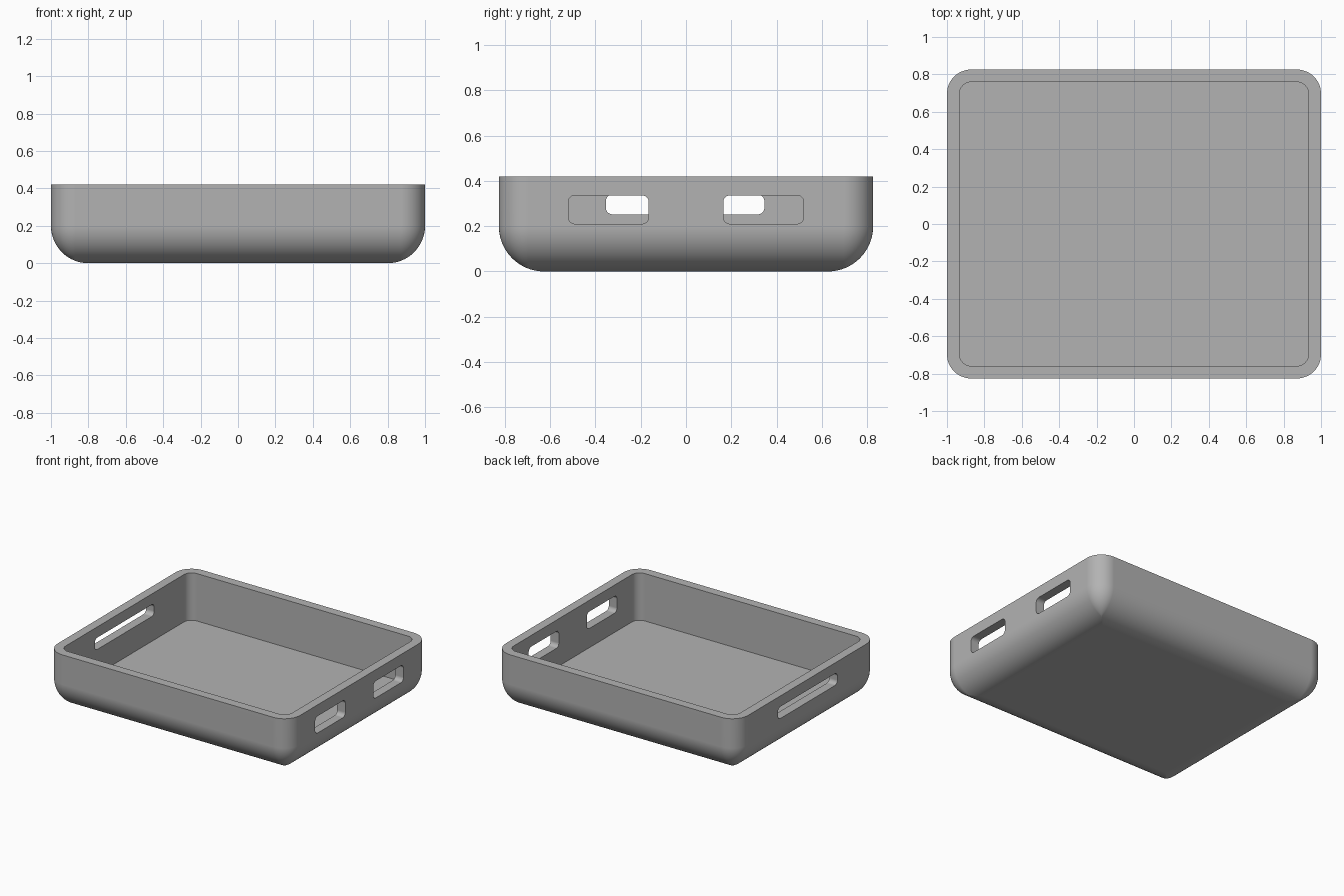
import bpy
import bmesh
from math import sin, cos, pi

HALF_X, HALF_Y, HEIGHT = 1.0, 0.826, 0.42
CORNER, FILLET, WALL = 0.13, 0.2, 0.067
STEPS = 12

if "Cube" in bpy.data.objects:
    bpy.data.objects.remove(bpy.data.objects["Cube"], do_unlink=True)

# One material for the whole tray
GREY = (0.45, 0.45, 0.45, 1)
mat = bpy.data.materials.new("plain grey")
mat.use_nodes = True
mat.diffuse_color = GREY
mat.node_tree.nodes["Principled BSDF"].inputs["Base Color"].default_value = GREY


def rounded_rect(half_w, half_h, radius):
    """Outline points of a rounded rectangle, counter-clockwise."""
    points = []
    for quarter, (sx, sy) in enumerate([(1, 1), (-1, 1), (-1, -1), (1, -1)]):
        for i in range(STEPS + 1):
            a = (quarter + i / STEPS) * pi / 2
            points.append((sx * (half_w - radius) + radius * cos(a),
                           sy * (half_h - radius) + radius * sin(a)))
    return points


def loft(name, outlines):
    """Skin a closed solid over matching rings of 3D points."""
    bm = bmesh.new()
    rings = [[bm.verts.new(p) for p in outline] for outline in outlines]
    for low, high in zip(rings, rings[1:]):
        for i in range(len(low)):
            j = (i + 1) % len(low)
            bm.faces.new((low[i], low[j], high[j], high[i]))
    bm.faces.new(rings[0][::-1])
    bm.faces.new(rings[-1])
    bmesh.ops.recalc_face_normals(bm, faces=bm.faces)
    mesh = bpy.data.meshes.new(name)
    bm.to_mesh(mesh)
    bm.free()
    mesh.materials.append(mat)
    obj = bpy.data.objects.new(name, mesh)
    bpy.context.collection.objects.link(obj)
    return obj


def tray_ring(inset, z):
    radius = max(CORNER - inset, 0.004)
    return [(x, y, z) for x, y in rounded_rect(HALF_X - inset, HALF_Y - inset, radius)]


# Tray: filleted underside, straight wall, flat rim, square-edged cavity
rings = []
for i in range(2 * STEPS + 1):
    a = i / (2 * STEPS) * pi / 2
    rings.append(tray_ring(FILLET * (1 - sin(a)), FILLET * (1 - cos(a))))
rings += [tray_ring(0, HEIGHT), tray_ring(WALL, HEIGHT), tray_ring(WALL, WALL)]
tray = loft("tray", rings)
bpy.context.view_layer.objects.active = tray


def cut_slot(name, x, y, z_low, z_high, length):
    """Cut a rounded opening through the side wall at x."""
    outline = rounded_rect(length / 2, (z_high - z_low) / 2, 0.03)
    mid = (z_low + z_high) / 2
    cutter = loft(name, [[(x + dx, y + u, mid + v) for u, v in outline]
                         for dx in (-0.2, 0.2)])
    cutter.hide_render = True
    mod = tray.modifiers.new(name, "BOOLEAN")
    mod.operation = "DIFFERENCE"
    mod.solver = "EXACT"
    mod.object = cutter
    bpy.ops.object.modifier_apply(modifier=mod.name)
    bpy.data.objects.remove(cutter, do_unlink=True)


# Two openings on one side, one long slot on the other
for side in (-1, 1):
    cut_slot("side_opening", HALF_X, side * 0.342, 0.21, 0.336, 0.355)
cut_slot("long_slot", -HALF_X, -0.004, 0.252, 0.34, 0.7)

# Smooth curves with crisp rim, floor and opening edges
bpy.ops.object.select_all(action="DESELECT")
tray.select_set(True)
bpy.ops.object.shade_smooth_by_angle(angle=pi / 6)
normals = tray.modifiers.new("flat_face_normals", "WEIGHTED_NORMAL")
normals.keep_sharp = True
